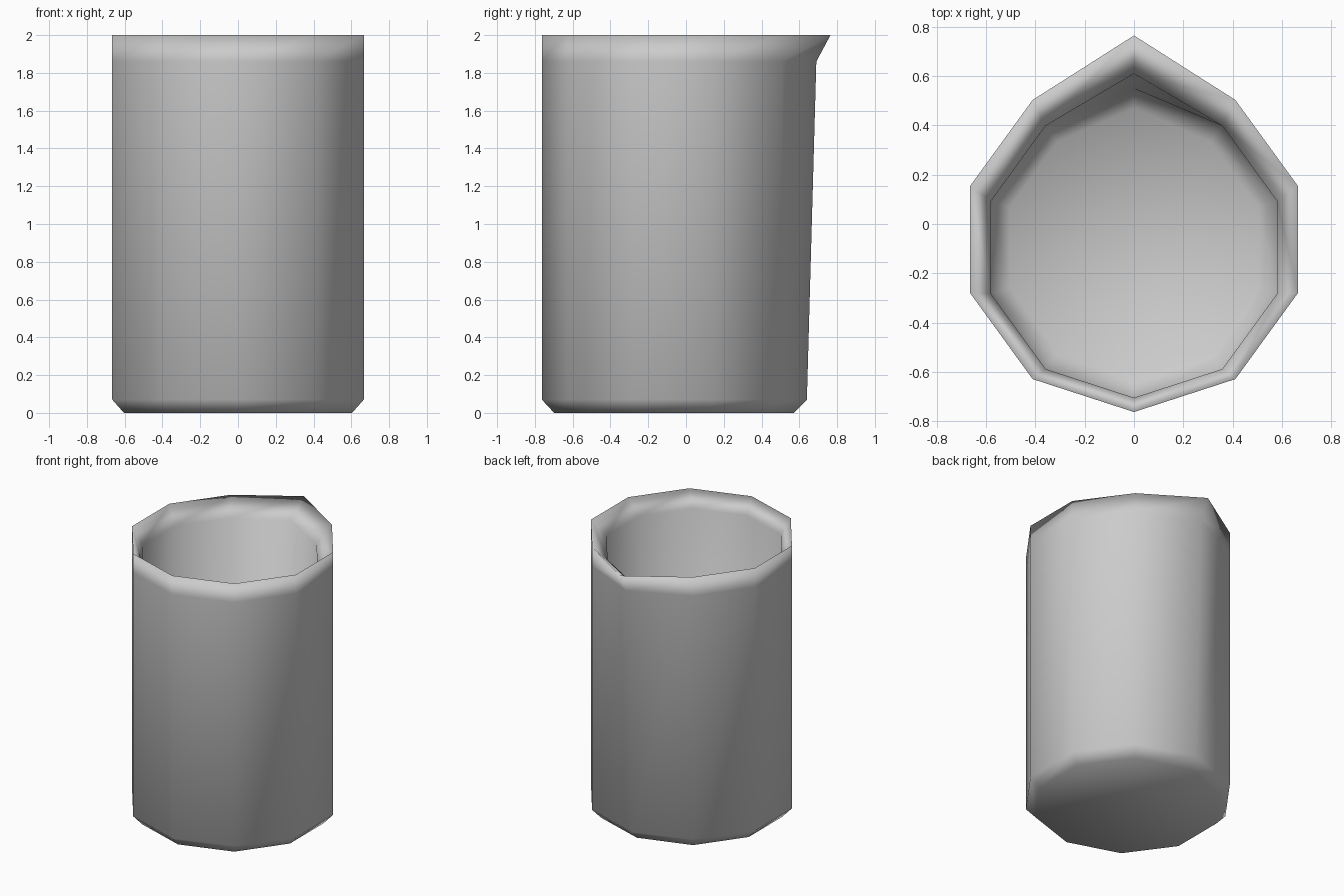
import bpy, bmesh
from math import sin, cos, pi

cube = bpy.data.objects.get("Cube")
if cube:
    bpy.data.objects.remove(cube, do_unlink=True)

SIDES = 10
OUT_Y, IN_Y = -0.063, -0.095   # centres of the outer and inner walls

glass = bpy.data.materials.new("plain grey")
glass.use_nodes = True
grey = (0.6, 0.6, 0.6, 1)
glass.diffuse_color = grey
glass.node_tree.nodes["Principled BSDF"].inputs["Base Color"].default_value = grey

# Profile from base to inner floor: radius, height, centre y, y of the spout corner
rings = [
    (0.635, 0.0, OUT_Y, 0.57),
    (0.70, 0.07, OUT_Y, 0.64),
    (0.70, 1.86, OUT_Y, 0.69),
    (0.70, 2.0, OUT_Y, 0.765),
    (0.61, 1.88, IN_Y, 0.61),
    (0.61, 0.15, IN_Y, 0.55),
    (0.53, 0.08, IN_Y, 0.47),
]

bm = bmesh.new()
loops = []
for radius, z, cy, spout_y in rings:
    loop = []
    for i in range(SIDES):
        a = pi / 2 + 2 * pi * i / SIDES
        y = spout_y if i == 0 else cy + radius * sin(a)
        loop.append(bm.verts.new((radius * cos(a), y, z)))
    loops.append(loop)

# Walls, bevels and rim
for low, high in zip(loops, loops[1:]):
    for i in range(SIDES):
        j = (i + 1) % SIDES
        bm.faces.new((low[i], low[j], high[j], high[i]))

# Underside and inner floor
bm.faces.new(loops[0][::-1])
bm.faces.new(loops[-1])
bmesh.ops.recalc_face_normals(bm, faces=bm.faces[:])
for face in bm.faces:
    face.smooth = True

mesh = bpy.data.meshes.new("beaker")
bm.to_mesh(mesh)
bm.free()
mesh.materials.append(glass)
beaker = bpy.data.objects.new("beaker", mesh)
bpy.context.collection.objects.link(beaker)
